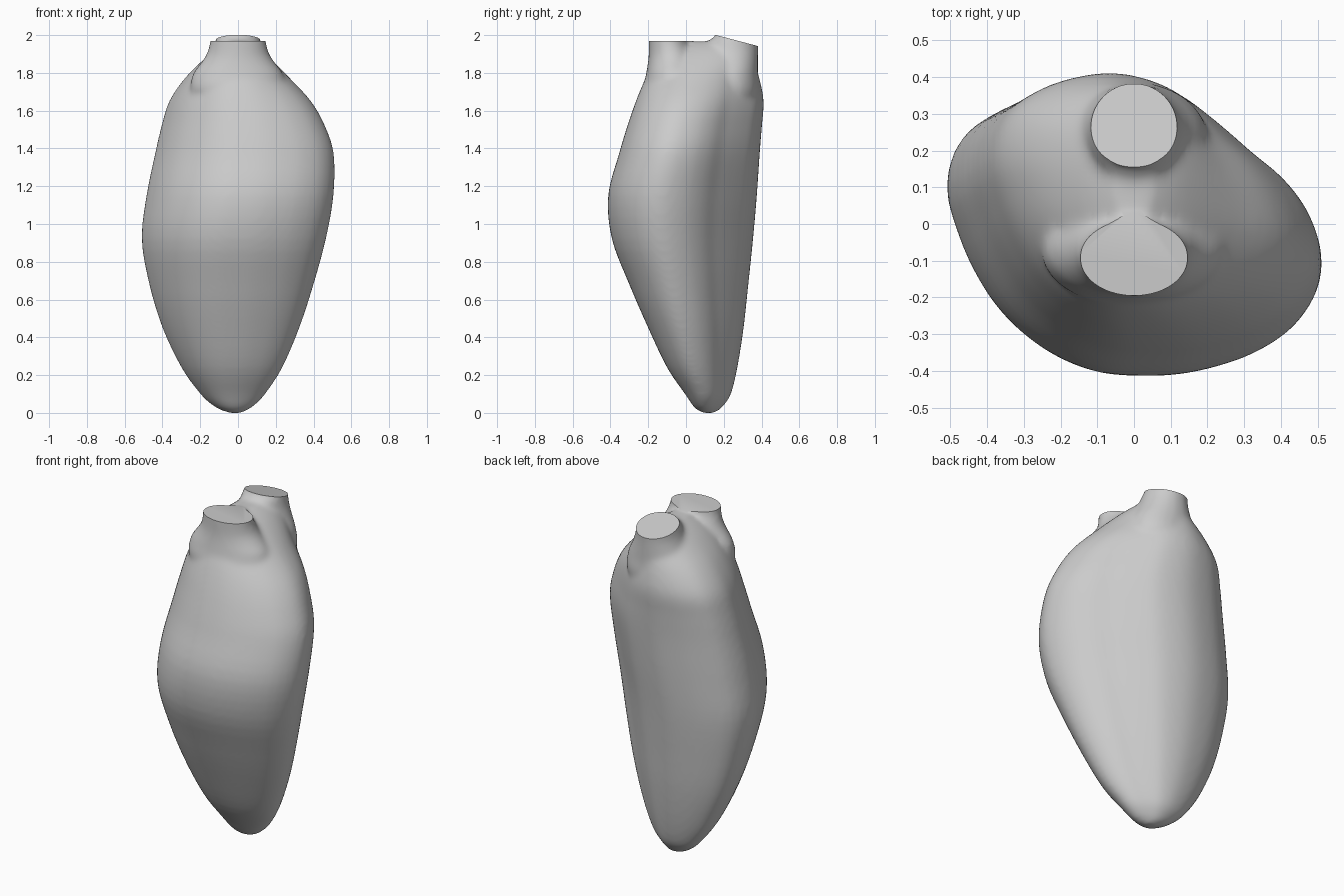
import bpy
import bmesh
from math import radians, cos, sin, pi
from mathutils import Vector

cube = bpy.data.objects.get("Cube")
if cube:
    bpy.data.objects.remove(cube, do_unlink=True)

N = 72       # points around each ring
STEPS = 4    # rings between two control rows


def catmull(a, b, c, d, t):
    return b + 0.5 * t * (c - a + t * (2 * a - 5 * b + 4 * c - d + t * (3 * (b - c) + d - a)))


def normalise(points):
    """Stretch an outline to the unit square."""
    xs, ys = zip(*points)
    return [((x - min(xs)) / (max(xs) - min(xs)), (y - min(ys)) / (max(ys) - min(ys)))
            for x, y in points]


# Lopsided body outline: radius every 15 degrees
RADII = [.474, .416, .364, .346, .35, .372, .395, .427, .463, .512, .556, .545,
         .496, .462, .442, .428, .42, .415, .41, .42, .441, .476, .511, .519]


def body_point(i):
    f = i * len(RADII) / N
    k = int(f)
    r = catmull(*[RADII[(k + j) % len(RADII)] for j in (-1, 0, 1, 2)], f - k)
    a = 2 * pi * i / N
    return r * cos(a), r * sin(a)


body = normalise([body_point(i) for i in range(N)])
oval = normalise([(cos(2 * pi * i / N), sin(2 * pi * i / N)) for i in range(N)])


def loft(bm, control):
    """Closed skin through rows of: height, x range, y range, share of oval."""
    rows = []
    last = len(control) - 1
    for k in range(last):
        quad = [control[min(max(k + j, 0), last)] for j in (-1, 0, 1, 2)]
        rows += [[catmull(*v, s / STEPS) for v in zip(*quad)] for s in range(STEPS)]
    rows.append(control[-1])
    rings = []
    for z, x0, x1, y0, y1, w in rows:
        w = min(max(w, 0), 1)
        rings.append([bm.verts.new((x0 + (x1 - x0) * (bx + w * (ox - bx)),
                                    y0 + (y1 - y0) * (by + w * (oy - by)), z))
                      for (bx, by), (ox, oy) in zip(body, oval)])
    for low, high in zip(rings, rings[1:]):
        for i in range(N):
            j = (i + 1) % N
            bm.faces.new((low[i], low[j], high[j], high[i]))
    bm.faces.new(rings[0][::-1])
    bm.faces.new(rings[-1])


BODY = [(0, -.045, .02, .09, .15, 0), (.015, -.09, .05, .06, .175, 0),
        (.04, -.135, .088, .035, .2, 0), (.1, -.2, .145, -.005, .238, 0),
        (.24, -.3, .235, -.1, .272, 0), (.45, -.4, .325, -.2, .305, 0),
        (.68, -.47, .4, -.3, .33, 0), (.92, -.51, .465, -.392, .355, 0),
        (1.15, -.485, .505, -.412, .375, 0), (1.37, -.44, .507, -.355, .39, 0),
        (1.52, -.405, .46, -.31, .402, 0), (1.65, -.365, .387, -.265, .412, .06),
        (1.77, -.285, .278, -.215, .392, .3), (1.87, -.185, .18, -.16, .36, .75),
        (1.93, -.11, .11, -.08, .31, 1), (1.966, -.05, .05, 0, .25, 1)]


def neck(cy, levels):
    """Flared oval column: height, half width, front and back offset."""
    return [(z, -rx, rx, cy - front, cy + rear, 1) for z, rx, front, rear in levels]


FRONT_NECK = neck(-.065, [(1.6, .2, .1, .1), (1.7, .25, .16, .14), (1.79, .24, .147, .14),
                          (1.85, .198, .137, .13), (1.9, .166, .132, .11),
                          (1.97, .147, .131, .075), (2.08, .147, .131, .075)])
BACK_NECK = neck(.275, [(1.6, .15, .1, .08), (1.7, .2, .2, .11), (1.79, .19, .2, .106),
                        (1.86, .155, .18, .106), (1.92, .13, .17, .107), (1.965, .12, .155, .11),
                        (1.985, .116, .135, .113), (2.0, .116, .117, .114), (2.1, .116, .115, .116)])

bm = bmesh.new()
for part in (BODY, FRONT_NECK, BACK_NECK):
    loft(bm, part)
mesh = bpy.data.meshes.new("chamber_body")
bm.to_mesh(mesh)
bm.free()
obj = bpy.data.objects.new("chamber_body", mesh)
bpy.context.collection.objects.link(obj)
bpy.context.view_layer.objects.active = obj
obj.select_set(True)

# Fuse body and necks with soft joins
remesh = obj.modifiers.new("fuse", 'REMESH')
remesh.mode = 'VOXEL'
remesh.voxel_size = .014
soften = obj.modifiers.new("soften", 'SMOOTH')
soften.factor = .5
soften.iterations = 10
for name in ("fuse", "soften"):
    bpy.ops.object.modifier_apply(modifier=name)

# Cut each neck to a flat end: the front level, the back sloping to the rear
bm = bmesh.new()
bm.from_mesh(obj.data)
for point, normal, side in (((0, 0, 1.97), (0, 0, 1), -1),
                            ((0, .16, 2), (0, .06, .228), 1)):
    near = [f for f in bm.faces
            if f.calc_center_median().z > 1.85 and (f.calc_center_median().y - .07) * side > 0]
    geom = near + list({e for f in near for e in f.edges}) + list({v for f in near for v in f.verts})
    bmesh.ops.bisect_plane(bm, geom=geom, plane_co=Vector(point),
                           plane_no=Vector(normal), clear_outer=True)
    rim = [e for e in bm.edges if e.is_boundary]
    bmesh.ops.holes_fill(bm, edges=rim, sides=0)
bmesh.ops.recalc_face_normals(bm, faces=bm.faces[:])
bm.to_mesh(obj.data)
bm.free()

# Plain grey surface
grey = bpy.data.materials.new("plain_grey")
grey.use_nodes = True
colour = (.6, .6, .6, 1)
grey.diffuse_color = colour
grey.node_tree.nodes["Principled BSDF"].inputs["Base Color"].default_value = colour
obj.data.materials.clear()
obj.data.materials.append(grey)

bpy.ops.object.shade_smooth_by_angle(angle=radians(35))
